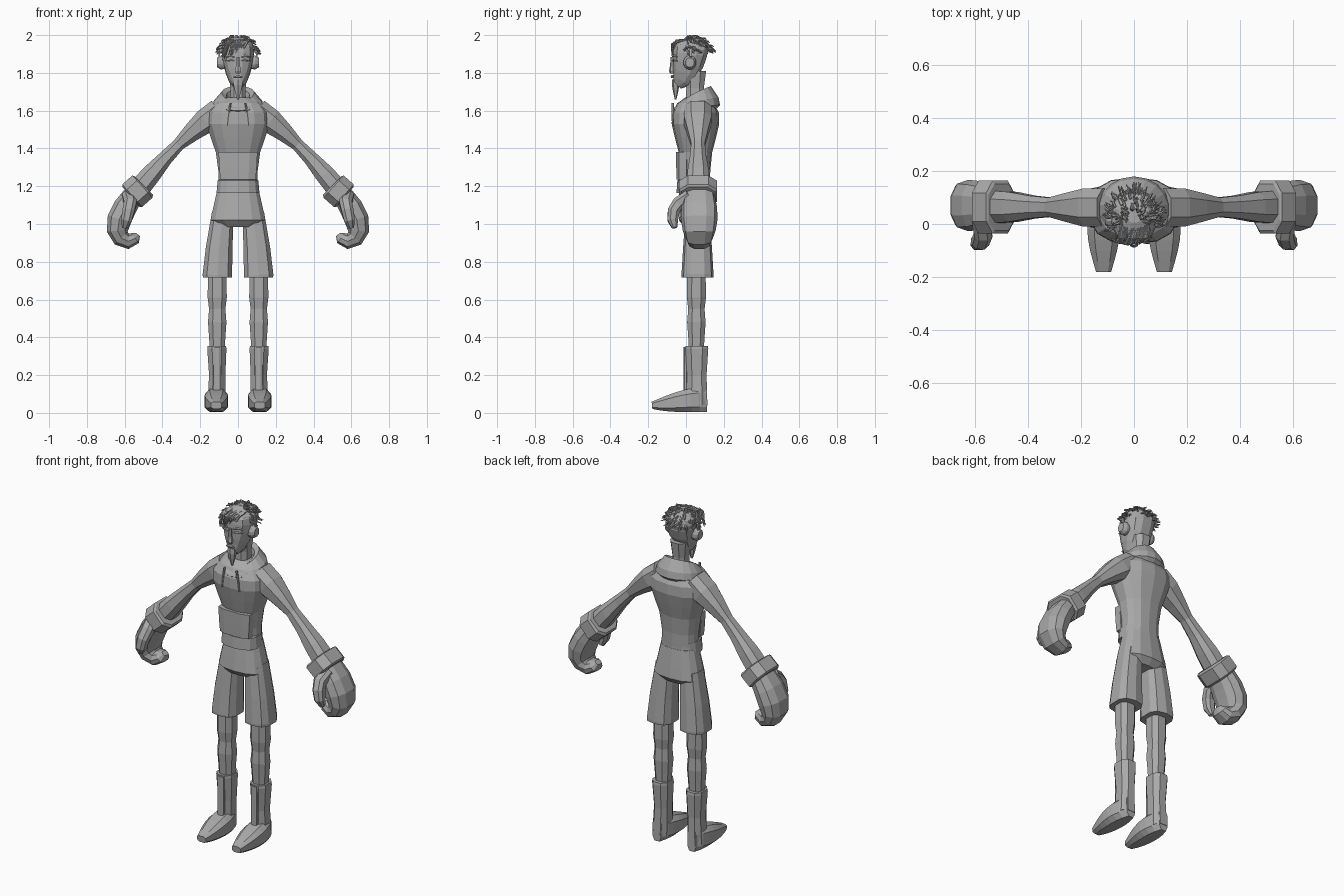
import bpy, bmesh, math, random
from mathutils import Vector

cube = bpy.data.objects.get("Cube")
if cube:
    bpy.data.objects.remove(cube)

grey = bpy.data.materials.new("plain grey")
grey.use_nodes = True
grey.diffuse_color = (.4, .4, .4, 1)
grey.node_tree.nodes["Principled BSDF"].inputs["Base Color"].default_value = grey.diffuse_color
SIDEWAYS, DEPTHWAYS = Vector((1, 0, 0)), Vector((0, 1, 0))


def loft(bm, rings, sides=8, axis=DEPTHWAYS, power=.8):
    """Skin rings of (centre, half width, half size along axis) and cap both ends."""
    centres = [Vector(ring[0]) for ring in rings]
    last = len(rings) - 1
    across, loops = axis, []
    for i, (centre, width, depth) in enumerate(rings):
        along = (centres[min(i + 1, last)] - centres[max(i - 1, 0)]).normalized()
        if across is None:
            across = along.orthogonal().normalized()
        out = across.cross(along).normalized()
        across = along.cross(out)
        loop = []
        for k in range(sides):
            angle = math.tau * (k + .5) / sides
            c, s = math.cos(angle), math.sin(angle)
            c = math.copysign(abs(c) ** power, c)
            s = math.copysign(abs(s) ** power, s)
            loop.append(bm.verts.new(centres[i] + out * c * width + across * s * depth))
        loops.append(loop)
    join_loops(bm, loops)
    bm.faces.new(loops[0][::-1])
    bm.faces.new(loops[-1])


def join_loops(bm, loops):
    for lower, upper in zip(loops, loops[1:]):
        for k in range(len(lower)):
            bm.faces.new((lower[k - 1], lower[k], upper[k], upper[k - 1]))


def make(name, bm, mirror=False):
    bmesh.ops.recalc_face_normals(bm, faces=bm.faces)
    mesh = bpy.data.meshes.new(name)
    bm.to_mesh(mesh)
    bm.free()
    mesh.materials.append(grey)
    obj = bpy.data.objects.new(name, mesh)
    bpy.context.collection.objects.link(obj)
    if mirror:
        obj.modifiers.new("Mirror", "MIRROR")


def part(name, rings, mirror=False, **options):
    bm = bmesh.new()
    loft(bm, rings, **options)
    make(name, bm, mirror)


def upright(y, ratio, *points):
    """Rings in one frontal plane from (x, z, half width); depth follows the width."""
    return [((x, y, z), width, width * ratio) for x, z, width in points]


def column(y, ratio, *levels):
    """Rings on the middle line from (z, half width)."""
    return upright(y, ratio, *[(0, z, width) for z, width in levels])


# Boots: the foot narrows and flattens towards a lifted toe
part("boot_shafts", upright(.057, 1.2, (.115, .04, .05), (.11, .2, .046),
                            (.112, .34, .054), (.112, .355, .052)), mirror=True)
foot = []
for step in range(8):
    t = step / 7
    height = .07 - .05 * t * t
    foot.append(((.115, .11 - .29 * t, height + .02 * t ** 4), height,
                 .03 + .035 * math.sin(math.pi * t ** .8)))
part("boot_feet", foot, mirror=True, axis=SIDEWAYS, power=.65)
part("boot_tongues", upright(-.002, .6, (.11, .1, .02), (.11, .35, .02)), mirror=True)

# Legs
part("legs", upright(.055, 1, (.11, .3, .04), (.11, .4, .046), (.11, .48, .052),
                     (.11, .55, .046), (.11, .61, .054), (.11, .75, .052)), mirror=True)

# Shorts
part("shorts_legs", upright(.061, 1.05, (.109, .717, .08), (.109, .73, .081),
                            (.1, .87, .073), (.08, 1.06, .06)),
     mirror=True, sides=10, power=.7)
part("shorts_hips", column(.058, .65, (.985, .1), (1.02, .148), (1.09, .133), (1.19, .11)),
     sides=14)

# Hooded top: body, hem and front pocket
part("torso", column(.05, .74, (1.17, .105), (1.28, .106), (1.38, .12), (1.46, .148),
                     (1.53, .17), (1.59, .167), (1.64, .13), (1.67, .07)), sides=14)
part("hem", column(.04, .78, (1.163, .116), (1.23, .11), (1.236, .1)), sides=14)
part("front_pocket", column(-.017, .35, (1.235, .098), (1.3, .104), (1.38, .108)), power=.6)

# Hood: folded collar that rises towards the back
bm = bmesh.new()
hood = []
for radius, low, rise in ((.05, 1.6, .06), (.057, 1.63, .08), (.08, 1.63, .1),
                          (.12, 1.61, .06), (.128, 1.6, .03), (.1, 1.58, .02)):
    loop = []
    for k in range(18):
        angle = math.tau * k / 18
        back = (1 - math.cos(angle)) / 2
        loop.append(bm.verts.new((math.sin(angle) * radius * 1.08,
                                  .052 - math.cos(angle) * radius, low + rise * back ** .6)))
    hood.append(loop)
join_loops(bm, hood + hood[:1])
make("hood", bm)
part("hood_cords", upright(-.07, 1, (.04, 1.64, .006), (.05, 1.58, .006), (.057, 1.52, .005)),
     mirror=True, sides=6)

# Arms bow gently from shoulder to wrist
shoulder, wrist = Vector((.1, .062, 1.6)), Vector((.53, .065, 1.18))
girths = (.07, .07, .053, .035, .042, .055, .06)
arm = []
for step, girth in enumerate(girths):
    t = step / (len(girths) - 1)
    centre = shoulder.lerp(wrist, t)
    centre.z += .03 * math.sin(math.pi * t)
    arm.append((centre, girth, girth * 1.1))
part("arms", arm, mirror=True)

# Gloves: square cuffs, hooked mitts and thumbs
part("cuffs", upright(.064, 1.26, (.5, 1.204, .074), (.506, 1.198, .084),
                      (.56, 1.15, .084), (.567, 1.144, .074)), mirror=True, power=.7)
part("mitts", upright(.07, 1.45, (.55, 1.16, .056), (.597, 1.09, .065), (.628, 1.025, .067),
                      (.637, .965, .06), (.618, .925, .05), (.58, .908, .042),
                      (.545, .925, .034), (.53, .945, .015)),
     mirror=True, sides=10)
thumb = ((.58, .02, 1.15), (.57, -.04, 1.11), (.58, -.065, 1.07), (.59, -.07, 1.02), (.6, -.06, .98))
part("thumbs", [(centre, girth, girth) for centre, girth in
                zip(thumb, (.036, .036, .034, .03, .015))], mirror=True, axis=SIDEWAYS)

# Neck and head: the face stays upright below the brow, the crown is centred
part("neck", column(.048, 1.15, (1.6, .045), (1.72, .043), (1.81, .054)))
head = []
for z, width in ((1.736, .026), (1.76, .048), (1.8, .065), (1.85, .079),
                 (1.9, .086), (1.94, .081), (1.97, .055), (1.98, .03)):
    depth = width * 1.08
    head.append(((0, .022 if z > 1.88 else depth - .075, z), width, depth))
part("head", head, sides=12)
part("goatee", column(-.055, .75, (1.765, .024), (1.735, .026), (1.7, .018), (1.66, .006)), sides=6)
part("nose", column(-.074, .9, (1.885, .009), (1.84, .011), (1.81, .018), (1.797, .012)), sides=6)
part("lips", upright(-.072, 1, (-.025, 1.776, .004), (0, 1.78, .009), (.025, 1.776, .004)), sides=6)


def face_pair(name, z, girth):
    """Short bar wrapped round the front of the face."""
    part(name, [((.018, -.067, z), girth / 2, girth), ((.04, -.062, z + .004), girth, girth),
                ((.064, -.045, z), girth / 2, girth)], mirror=True, sides=6)


face_pair("brows", 1.886, .008)
face_pair("eyes", 1.864, .007)

# Headphones
part("ear_cups", upright(.02, .92, (.072, 1.855, .036), (.09, 1.855, .038),
                         (.098, 1.855, .034), (.11, 1.855, .026)),
     mirror=True, sides=12, power=1)
arc = [math.pi * step / 14 for step in range(15)]
part("headband", upright(.026, 1.6, *[(.1 * math.cos(a), 1.885 + .1 * math.sin(a), .006)
                                      for a in arc]), sides=4, power=1)

# Hair: cap, short outward locks and a fringe swept to one side
part("hair_cap", column(.033, 1, (1.885, .078), (1.92, .088), (1.95, .081),
                        (1.975, .058), (1.987, .028)), sides=12)
random.seed(4)
vary = random.uniform
bm = bmesh.new()


def lock(*points):
    girth = vary(.004, .006)
    loft(bm, [(point, girth * taper, girth * taper)
              for point, taper in zip(points, (1, 1, .8, .35))], sides=5, axis=None, power=1)


for i in range(120):
    turn, lift = vary(-.5, math.pi + .5), vary(.05, 1.3)
    out = Vector((math.cos(turn) * math.cos(lift), math.sin(turn) * math.cos(lift), math.sin(lift)))
    root = Vector((0, .026, 1.905)) + out * Vector((.084, .084, .074)).length * .6
    flow = Vector((out.x, out.y + .3, -.5)) * .013
    stray = Vector((vary(-1, 1), vary(-1, 1), vary(-.6, .6))) * .011
    bend = root + out * .013
    tip = bend + flow + stray
    lock(root, bend, tip, tip + flow - stray * .6)
for i in range(34):
    x = vary(-.045, .06)
    drop = vary(0, .035) + max(0, -x) / 2
    lock(Vector((x, vary(-.02, .03), 1.975)),
         Vector((x - .012, -.052, 1.972 - vary(0, .012))),
         Vector((x - .025, -.078 + abs(x) / 4, 1.945 + vary(-.01, .01))),
         Vector((x - .042, -.076 + abs(x) / 2, 1.918 - drop)))
# Crown tuft
crown = Vector((.01, .03, 1.975))
lock(*[crown + Vector((.006, .002, .008)) * step for step in range(4)])
make("hair_locks", bm)
